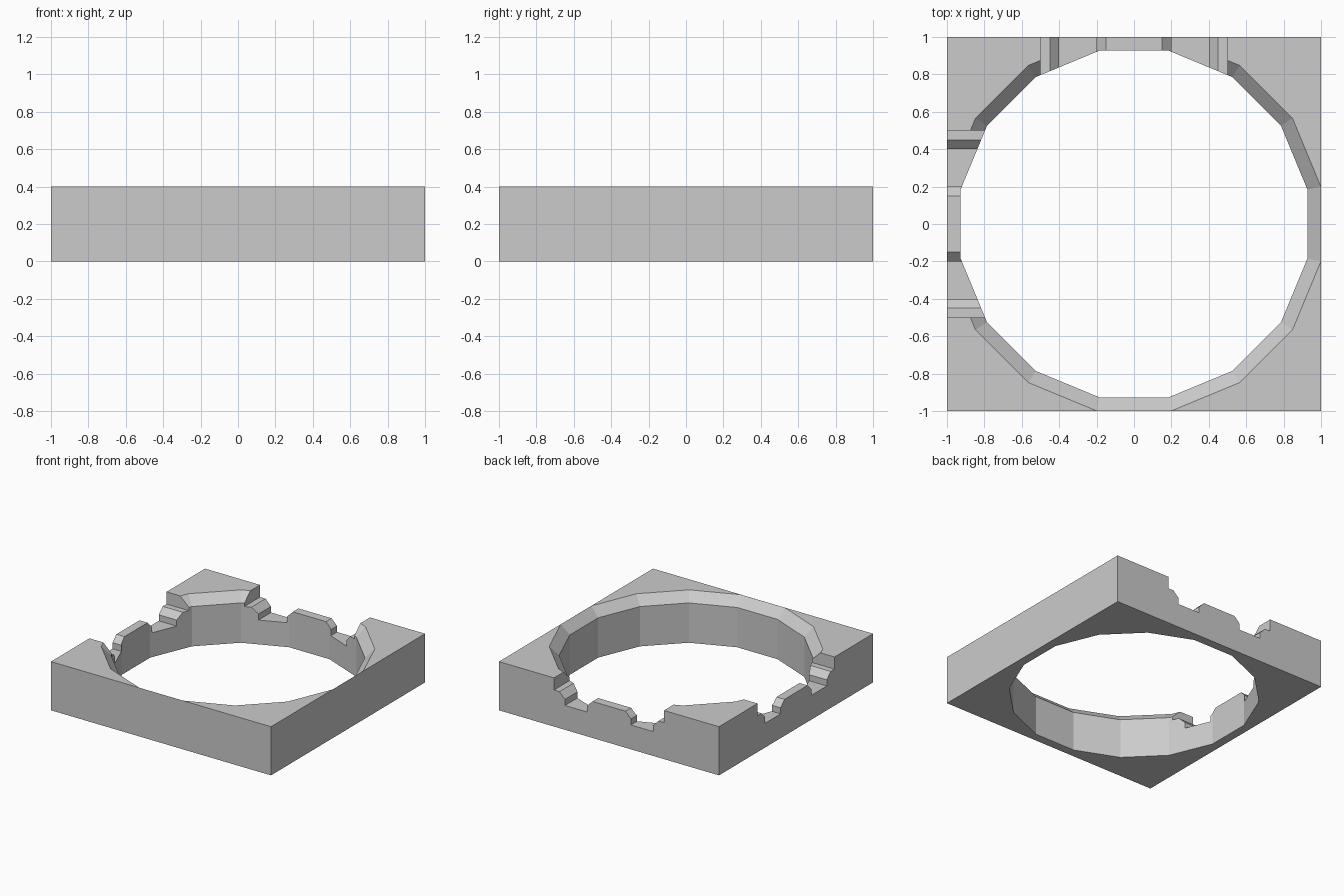
import bpy, bmesh, math

if "Cube" in bpy.data.objects:
    bpy.data.objects.remove(bpy.data.objects["Cube"])

H = 0.4                      # plate thickness


def make_object(name, verts, faces):
    mesh = bpy.data.meshes.new(name)
    mesh.from_pydata(verts, [], faces)
    bm = bmesh.new()
    bm.from_mesh(mesh)
    bmesh.ops.recalc_face_normals(bm, faces=bm.faces)
    bm.to_mesh(mesh)
    bm.free()
    obj = bpy.data.objects.new(name, mesh)
    bpy.context.collection.objects.link(obj)
    return obj


def loft(name, rings):
    """Skin a stack of equally sized vertex rings into a closed solid."""
    n = len(rings[0])
    faces = [tuple(range(n)), tuple(range(n * (len(rings) - 1), n * len(rings)))]
    for r in range(len(rings) - 1):
        for i in range(n):
            j = (i + 1) % n
            faces.append((r * n + i, r * n + j, (r + 1) * n + j, (r + 1) * n + i))
    return make_object(name, [v for ring in rings for v in ring], faces)


def ring16(apothem, z):
    r = apothem / math.cos(math.pi / 16)
    angles = [(i + 0.5) * math.pi / 8 for i in range(16)]
    return [(r * math.cos(a), r * math.sin(a), z) for a in angles]


# Square plate
plate = loft("square_plate", [
    [(-1, -1, z), (1, -1, z), (1, 1, z), (-1, 1, z)] for z in (0, H)])

# 16-sided opening with a chamfered upper rim
rim, bore, depth = 0.9995, 0.927, 0.073
opening = loft("opening_cutter", [
    ring16(bore, -0.2), ring16(bore, H - depth), ring16(rim, H), ring16(rim, H + 0.2)])

# Stepped gap with a raised centre tab, cut through the left and back walls
half = [(-0.5, 0.6), (-0.5, 0.3), (-0.45, 0.3), (-0.4, 0.25), (-0.4, 0.2),
        (-0.2, 0.2), (-0.2, 0.25), (-0.15, 0.3)]
profile = half + [(-u, z) for u, z in reversed(half)]
left_gap = loft("left_gap_cutter", [[(d, u, z) for u, z in profile] for d in (-1.2, -0.72)])
back_gap = loft("back_gap_cutter", [[(u, d, z) for u, z in profile] for d in (0.72, 1.2)])

# Apply the cuts
for cutter in (opening, left_gap, back_gap):
    mod = plate.modifiers.new(cutter.name, 'BOOLEAN')
    mod.operation = 'DIFFERENCE'
    mod.solver = 'EXACT'
    mod.object = cutter
    bpy.context.view_layer.objects.active = plate
    bpy.ops.object.modifier_apply(modifier=mod.name)
    bpy.data.objects.remove(cutter)
